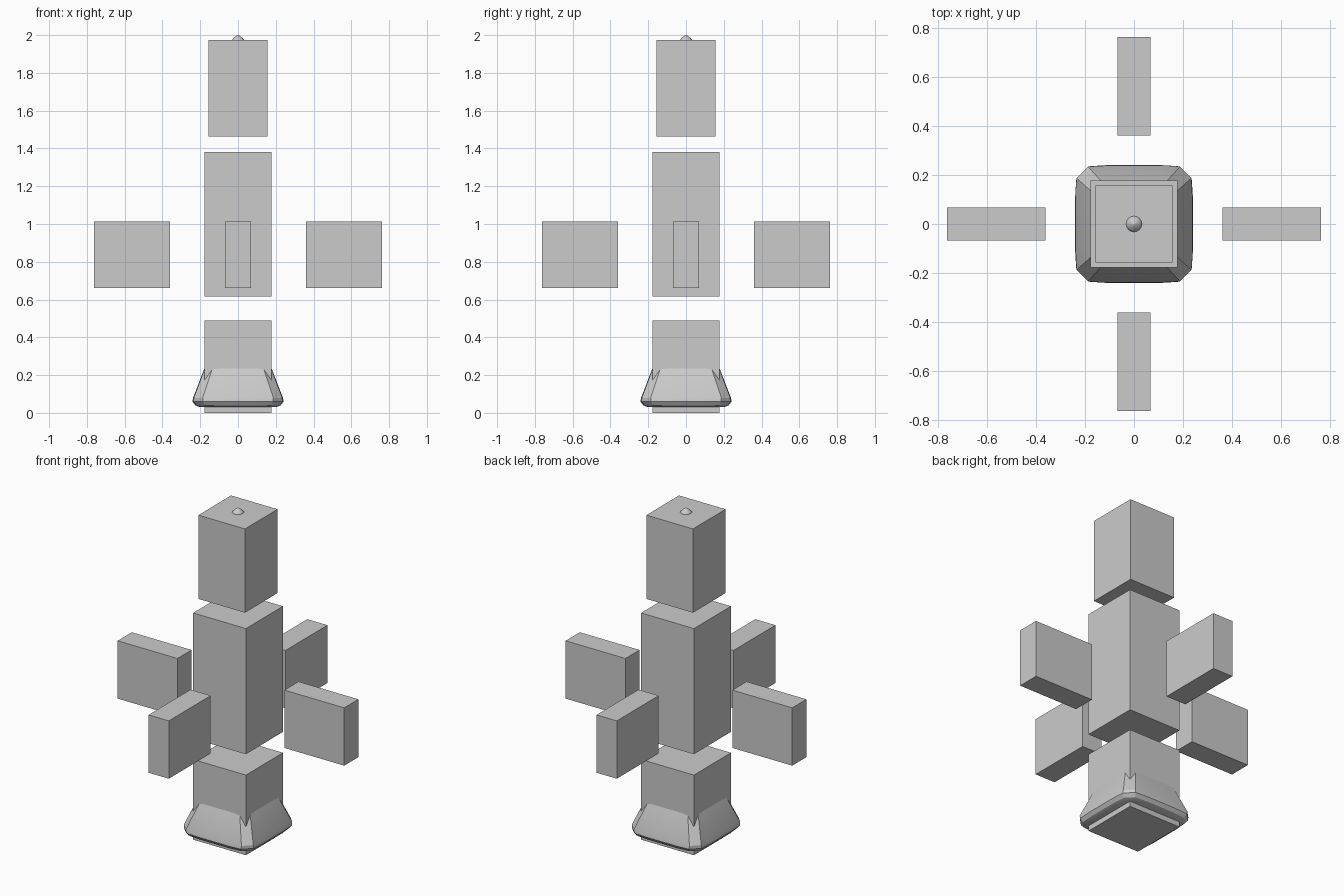
import bpy, bmesh
from math import cos, sin, pi, radians

if "Cube" in bpy.data.objects:
    bpy.data.objects.remove(bpy.data.objects["Cube"])


def make_object(name, bm):
    bmesh.ops.recalc_face_normals(bm, faces=bm.faces)
    mesh = bpy.data.meshes.new(name)
    bm.to_mesh(mesh)
    bm.free()
    ob = bpy.data.objects.new(name, mesh)
    bpy.context.collection.objects.link(ob)
    return ob


def box(name, lo, hi):
    bm = bmesh.new()
    bmesh.ops.create_cube(bm, size=1)
    for v in bm.verts:
        for i in range(3):
            v.co[i] = (lo[i] + hi[i]) / 2 + v.co[i] * (hi[i] - lo[i])
    return make_object(name, bm)


def loft(name, rings, angle):
    bm = bmesh.new()
    loops = [[bm.verts.new(p) for p in ring] for ring in rings]
    for a, b in zip(loops, loops[1:]):
        n = len(a)
        for i in range(n):
            j = (i + 1) % n
            bm.faces.new((a[i], a[j], b[j], b[i]))
    bm.faces.new(loops[0])
    bm.faces.new(loops[-1])
    ob = make_object(name, bm)
    bpy.ops.object.select_all(action='DESELECT')
    ob.select_set(True)
    bpy.context.view_layer.objects.active = ob
    bpy.ops.object.shade_smooth_by_angle(angle=radians(angle))
    return ob


def soft_square(z, mid, end, corner):
    # Slightly bulged sides joined by cut corners
    side = [(mid, -0.1), (mid, 0.1), (end, corner)]
    start = [(end, -corner)]
    pts = []
    for k in range(4):
        c, s = round(cos(k * pi / 2)), round(sin(k * pi / 2))
        pts += [(x * c - y * s, x * s + y * c, z) for x, y in start + side]
    return pts


# Stacked square blocks
for name, h, z0, z1 in (("base_block", 0.178, 0.0, 0.488),
                        ("middle_block", 0.178, 0.615, 1.38),
                        ("top_block", 0.157, 1.463, 1.973)):
    box(name, (-h, -h, z0), (h, h, z1))

# Four side slabs
t = 0.068
for s, label in ((1, "right"), (-1, "left")):
    a, b = sorted((s * 0.36, s * 0.763))
    box("slab_" + label, (a, -t, 0.66), (b, t, 1.012))
for s, label in ((1, "back"), (-1, "front")):
    a, b = sorted((s * 0.36, s * 0.763))
    box("slab_" + label, (-t, a, 0.66), (t, b, 1.012))

# Flared skirt around the base
loft("base_skirt", [soft_square(*r) for r in (
    (0.235, 0.178, 0.176, 0.135),
    (0.08, 0.238, 0.234, 0.187),
    (0.06, 0.241, 0.235, 0.185),
    (0.04, 0.226, 0.219, 0.176),
    (0.032, 0.205, 0.200, 0.165))], 25)

# Small knob on top
loft("top_knob", [[(r * cos(2 * pi * i / 16), r * sin(2 * pi * i / 16), z)
                   for i in range(16)]
                  for z, r in ((1.965, 0.034), (1.975, 0.032), (1.985, 0.024),
                               (1.995, 0.010), (2.0, 0.003))], 60)
